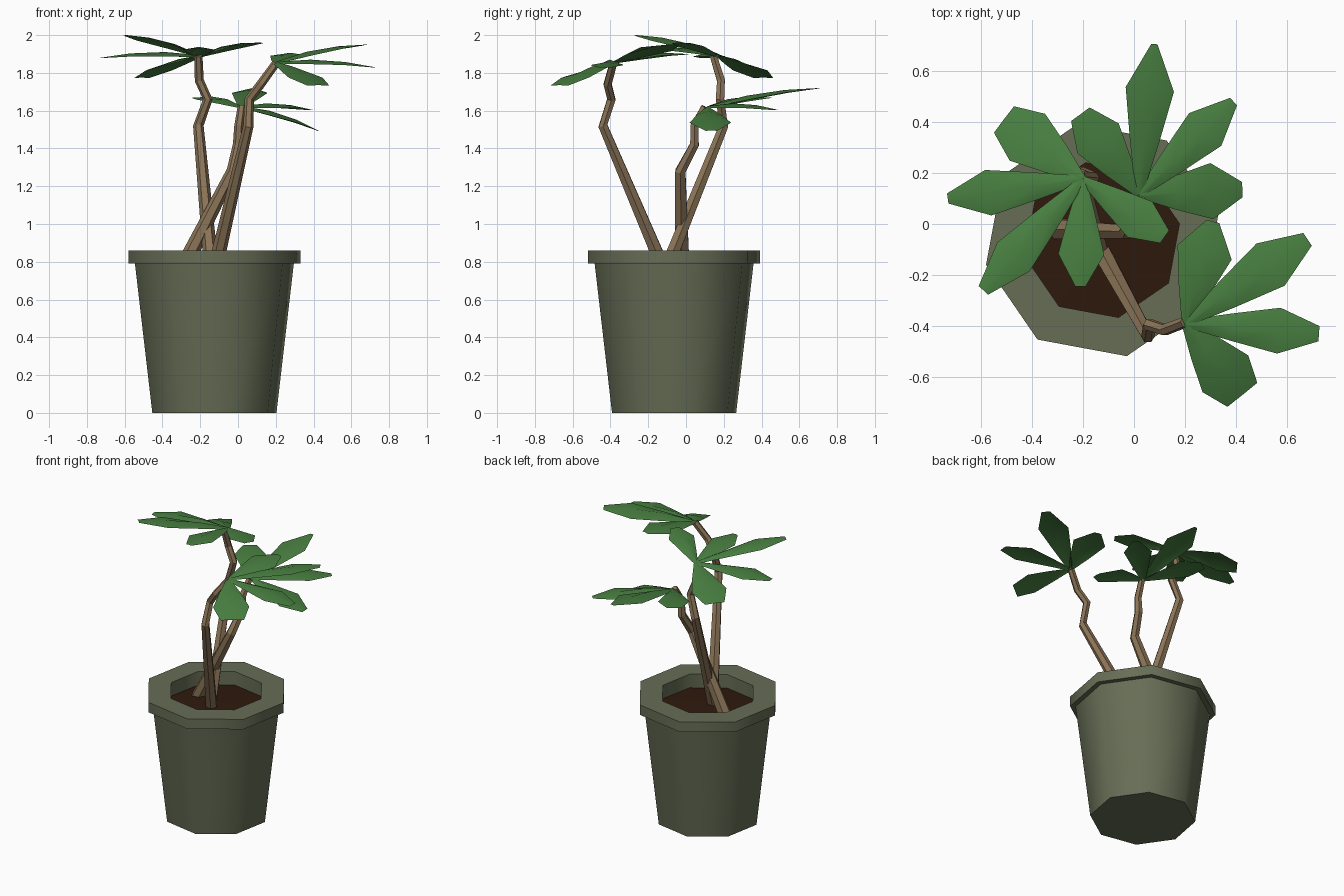
import bpy
from math import cos, sin, radians, pi
from mathutils import Vector

if "Cube" in bpy.data.objects:
    bpy.data.objects.remove(bpy.data.objects["Cube"])


def material(name, rgb):
    m = bpy.data.materials.new(name)
    m.diffuse_color = (*rgb, 1)
    m.use_nodes = True
    m.node_tree.nodes["Principled BSDF"].inputs["Base Color"].default_value = m.diffuse_color
    return m


GREEN = material("leaf_green", (0.065, 0.21, 0.052))
BARK = material("bark", (0.26, 0.175, 0.095))
CLAY = material("olive_pot", (0.135, 0.155, 0.092))
EARTH = material("soil", (0.028, 0.01, 0.004))


def add(name, verts, faces, mat, smooth=0):
    me = bpy.data.meshes.new(name)
    me.from_pydata([tuple(v) for v in verts], [], faces)
    me.materials.append(mat)
    ob = bpy.data.objects.new(name, me)
    bpy.context.collection.objects.link(ob)
    if smooth:
        bpy.ops.object.select_all(action='DESELECT')
        ob.select_set(True)
        bpy.context.view_layer.objects.active = ob
        bpy.ops.object.shade_smooth_by_angle(angle=radians(smooth))
    return ob


def bridge(rings, n):
    return [(r * n + i, r * n + (i + 1) % n, (r + 1) * n + (i + 1) % n, (r + 1) * n + i)
            for r in range(rings - 1) for i in range(n)]


# Octagonal pot, turned from a profile of (radius, height)
CX, CY, PHASE, N = -0.125, -0.063, radians(12), 8


def octagon(r, z):
    return [(CX + r * cos(PHASE + i * 2 * pi / N), CY + r * sin(PHASE + i * 2 * pi / N), z)
            for i in range(N)]


profile = [(0.336, 0), (0.43, 0.79), (0.465, 0.79), (0.465, 0.86), (0.31, 0.86), (0.31, 0.75)]
verts = [v for r, z in profile for v in octagon(r, z)]
add("pot", verts, [tuple(reversed(range(N)))] + bridge(len(profile), N), CLAY, 50)

# Slightly mounded soil
add("soil", octagon(0.31, 0.765) + [(CX, CY, 0.785)],
    [(i, (i + 1) % N, N) for i in range(N)], EARTH)


# Six-sided tapering stems
def stem(name, path, r0=0.04, r1=0.022, n=6):
    p = [Vector(q) for q in path]
    verts = []
    for k, c in enumerate(p):
        t = p[min(k + 1, len(p) - 1)] - p[max(k - 1, 0)]
        q = Vector((0, 0, 1)).rotation_difference(t.normalized())
        r = r0 + (r1 - r0) * (c.z - p[0].z) / (p[-1].z - p[0].z)
        verts += [c + q @ Vector((r * cos(i * 2 * pi / n), r * sin(i * 2 * pi / n), 0))
                  for i in range(n)]
    last = (len(p) - 1) * n
    add(name, verts, bridge(len(p), n) + [tuple(range(last, last + n))], BARK)


stem("stem_front", [(-0.125, -0.113, 0.75), (0.055, -0.44, 1.52), (0.06, -0.395, 1.66),
                    (0.12, -0.415, 1.74), (0.2, -0.385, 1.85)])
stem("stem_back", [(-0.14, -0.11, 0.75), (-0.21, 0.2, 1.52), (-0.16, 0.18, 1.66),
                   (-0.205, 0.185, 1.76), (-0.21, 0.145, 1.89)])
stem("stem_short", [(-0.3, -0.02, 0.75), (-0.03, -0.03, 1.28), (0.0, 0.045, 1.42),
                    (0.005, 0.045, 1.52), (0.02, 0.1, 1.62)], 0.045)


# Leaf: two strips folded along a raised midrib
def leaf(name, base, tip, width=0.1, tip_w=0.025, up=(0, 0, 1)):
    base, tip = Vector(base), Vector(tip)
    d = tip - base
    side = d.cross(Vector(up)).normalized()
    nrm = side.cross(d).normalized()
    verts = []
    for t, w, bow, fold in ((0, 0.014, 0.004, -0.01), (0.35, 0.6 * width, 0.024, -0.024),
                            (0.7, width, 0.02, -0.016), (1, tip_w, 0, -0.002)):
        c = base + d * t + nrm * bow
        verts += [c + side * w + nrm * fold, c, c - side * w + nrm * fold]
    faces = []
    for a in (0, 3, 6):
        faces += [(a, a + 3, a + 4, a + 1), (a + 1, a + 4, a + 5, a + 2)]
    add(name, verts, faces, GREEN, 60)


# Each cluster: centre, then (tip, half width, half tip width, up)
Z = (0, 0, 1)
clusters = {
    "front": ((0.2, -0.39, 1.855), [
        ((0.68, -0.06, 1.95), 0.1, 0.03, (-0.18, 0, 1)),
        ((0.725, -0.43, 1.83), 0.09, 0.03, Z),
        ((0.425, -0.67, 1.735), 0.115, 0.075, Z),
        ((0.31, 0.01, 1.9), 0.11, 0.025, Z)]),
    "back": ((-0.2, 0.175, 1.89), [
        ((-0.73, 0.1, 1.88), 0.09, 0.02, Z),
        ((-0.59, -0.26, 2.0), 0.085, 0.025, Z),
        ((-0.21, -0.245, 1.93), 0.09, 0.02, Z),
        ((0.12, -0.05, 1.96), 0.085, 0.03, Z),
        ((-0.51, 0.41, 1.775), 0.115, 0.065, Z)]),
    "short": ((0.02, 0.115, 1.62), [
        ((0.08, 0.705, 1.72), 0.095, 0.012, Z),
        ((0.39, 0.48, 1.605), 0.09, 0.02, Z),
        ((0.425, 0.135, 1.495), 0.11, 0.03, Z),
        ((-0.21, 0.43, 1.67), 0.1, 0.045, Z)]),
}
for key, (centre, leaves) in clusters.items():
    for i, (tip, w, tw, up) in enumerate(leaves):
        leaf(f"leaf_{key}_{i + 1}", centre, tip, w, tw, up)
